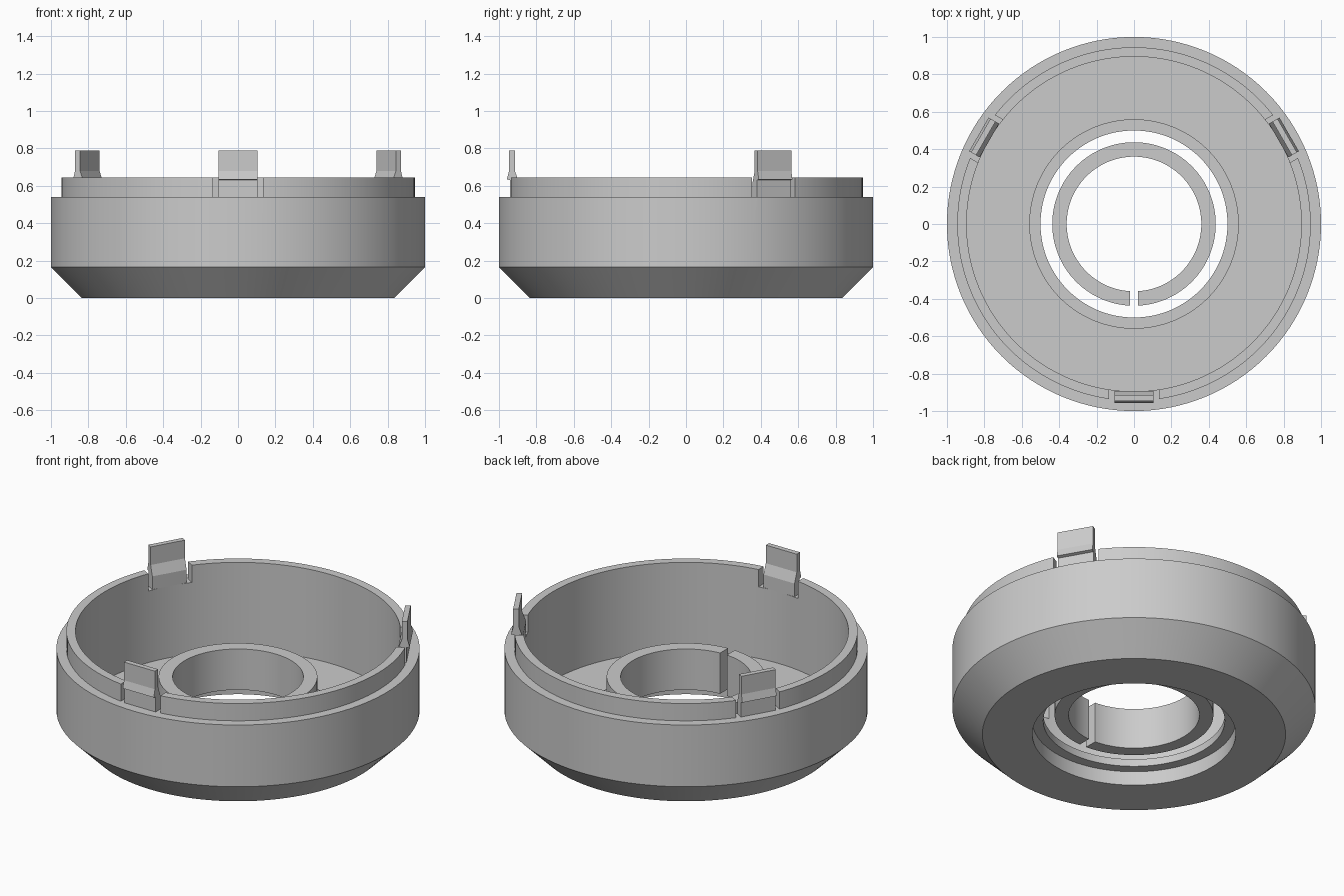
import bpy, bmesh
from math import cos, sin, tau, pi, radians
from mathutils import Matrix

default_cube = bpy.data.objects.get("Cube")
if default_cube:
    bpy.data.objects.remove(default_cube, do_unlink=True)

# Single material
grey = bpy.data.materials.new("light grey plastic")
grey.use_nodes = True
colour = (0.6, 0.6, 0.6, 1)
grey.diffuse_color = colour
grey.node_tree.nodes["Principled BSDF"].inputs["Base Color"].default_value = colour

SIDES = 128
CLIP_TURNS = [0, radians(120), radians(240)]


def make_object(name, bm):
    bmesh.ops.recalc_face_normals(bm, faces=bm.faces)
    mesh = bpy.data.meshes.new(name)
    bm.to_mesh(mesh)
    bm.free()
    mesh.materials.append(grey)
    obj = bpy.data.objects.new(name, mesh)
    bpy.context.collection.objects.link(obj)
    return obj


def lathe(name, profile):
    """Spin a closed (radius, z) outline all the way round."""
    bm = bmesh.new()
    rings = []
    for i in range(SIDES):
        a = tau * i / SIDES
        rings.append([bm.verts.new((r * cos(a), r * sin(a), z)) for r, z in profile])
    n = len(profile)
    for i in range(SIDES):
        here, there = rings[i], rings[(i + 1) % SIDES]
        for j in range(n):
            k = (j + 1) % n
            bm.faces.new((here[j], there[j], there[k], here[k]))
    return make_object(name, bm)


def cut_boxes(obj, size, centre, turns):
    """Cut a box out of obj, repeated at each turn about z."""
    bm = bmesh.new()
    for turn in turns:
        place = Matrix.Rotation(turn, 4, 'Z') @ Matrix.Translation(centre)
        bmesh.ops.create_cube(bm, size=1, matrix=place @ Matrix.Diagonal((*size, 1)))
    cutter = make_object("slot_cutter", bm)
    cutter.hide_render = True
    mod = obj.modifiers.new("slots", 'BOOLEAN')
    mod.operation = 'DIFFERENCE'
    mod.solver = 'EXACT'
    mod.object = cutter
    bpy.context.view_layer.objects.active = obj
    bpy.ops.object.modifier_apply(modifier=mod.name)
    bpy.data.objects.remove(cutter, do_unlink=True)


def smooth(obj):
    bpy.ops.object.select_all(action='DESELECT')
    obj.select_set(True)
    bpy.context.view_layer.objects.active = obj
    bpy.ops.object.shade_smooth_by_angle(angle=radians(25))


# Bowl: bevelled base, stepped rim, floor with a lipped hole
bowl = lathe("bowl", [
    (0.56, 0), (0.835, 0), (1, 0.165), (1, 0.54), (0.945, 0.54), (0.945, 0.645),
    (0.895, 0.645), (0.895, 0.105), (0.56, 0.105), (0.56, 0.13), (0.5, 0.13),
    (0.5, 0.085), (0.56, 0.085)])
cut_boxes(bowl, (0.265, 0.2, 0.2), (0, -0.93, 0.64), CLIP_TURNS)
smooth(bowl)

# Split ring in the middle
ring = lathe("split_ring", [(0.36, 0.12), (0.437, 0.12), (0.437, 0.368), (0.36, 0.368)])
cut_boxes(ring, (0.045, 0.2, 0.6), (0, -0.4, 0.25), [0])
smooth(ring)

# Snap clips: hooked plates standing in the rim notches
clip_profile = [
    (-0.893, 0.54), (-0.893, 0.62), (-0.915, 0.68), (-0.915, 0.79), (-0.946, 0.79),
    (-0.946, 0.68), (-0.958, 0.635), (-0.94, 0.63), (-0.94, 0.54)]
for name, turn in zip(("front_clip", "left_clip", "right_clip"), CLIP_TURNS):
    bm = bmesh.new()
    side = bm.faces.new([bm.verts.new((-0.104, y, z)) for y, z in clip_profile])
    new = bmesh.ops.extrude_face_region(bm, geom=[side])["geom"]
    bmesh.ops.translate(bm, vec=(0.208, 0, 0),
                        verts=[v for v in new if isinstance(v, bmesh.types.BMVert)])
    bmesh.ops.rotate(bm, verts=bm.verts, matrix=Matrix.Rotation(turn, 3, 'Z'))
    make_object(name, bm)
